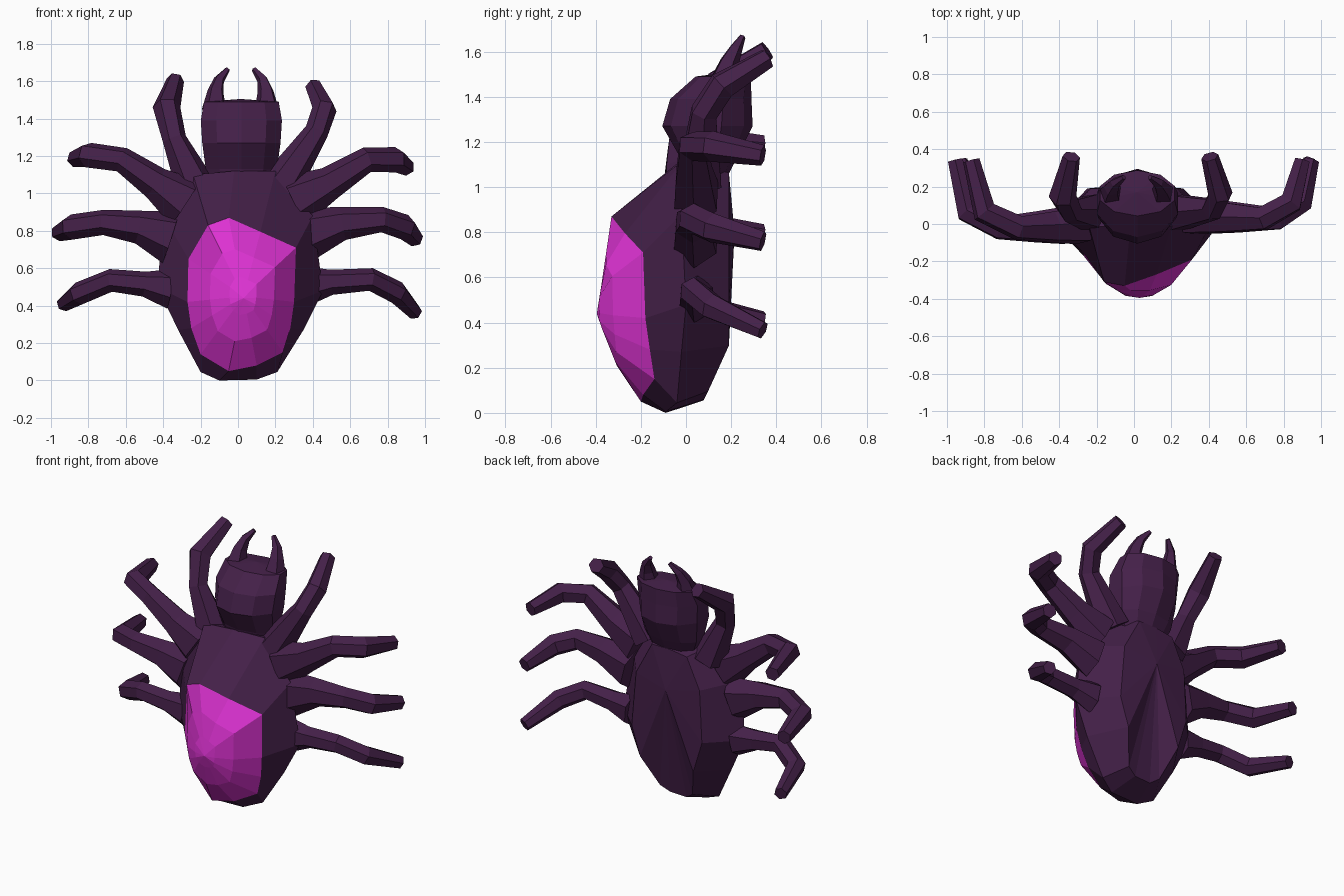
import bpy, bmesh, math
from mathutils import Vector

if "Cube" in bpy.data.objects:
    bpy.data.objects.remove(bpy.data.objects["Cube"])


def material(name, rgb):
    m = bpy.data.materials.new(name)
    m.diffuse_color = (*rgb, 1)
    m.use_nodes = True
    m.node_tree.nodes["Principled BSDF"].inputs["Base Color"].default_value = m.diffuse_color
    return m


DARK = material("dark purple", (0.058, 0.0145, 0.066))
PINK = material("magenta", (0.78, 0.035, 0.70))


def loft(name, rings, start=None, end=None, pink_bands=0):
    """Skin a list of rings; ends become a fan to a point, or a flat cap.
    The first pink_bands bands (and the start fan) are magenta."""
    bm = bmesh.new()
    loops = [[bm.verts.new(p) for p in r] for r in rings]
    n = len(loops[0])

    def fan(loop, tip, mat):
        if tip is None:
            bm.faces.new(loop)
            return
        c = bm.verts.new(tip)
        for i in range(n):
            bm.faces.new((loop[i], loop[(i + 1) % n], c)).material_index = mat

    for k in range(len(loops) - 1):
        a, b = loops[k], loops[k + 1]
        for i in range(n):
            j = (i + 1) % n
            f = bm.faces.new((a[i], a[j], b[j], b[i]))
            f.material_index = 1 if k < pink_bands else 0
    fan(loops[0], start, 1 if pink_bands else 0)
    fan(loops[-1], end, 0)
    bmesh.ops.recalc_face_normals(bm, faces=bm.faces)
    me = bpy.data.meshes.new(name)
    bm.to_mesh(me)
    bm.free()
    me.materials.append(DARK)
    if pink_bands:
        me.materials.append(PINK)
    ob = bpy.data.objects.new(name, me)
    bpy.context.collection.objects.link(ob)
    return ob


def limb(name, path, sides=6, squash=1):
    """Sweep a polygon along (x, y, z, radius) points; squash flattens the root."""
    pts = [Vector(p[:3]) for p in path]
    ref = Vector((0.1, -1, 0.1))
    rings = []
    for i, p in enumerate(pts):
        d_in = (p - pts[i - 1]).normalized() if i else Vector()
        d_out = (pts[i + 1] - p).normalized() if i < len(pts) - 1 else Vector()
        t = (d_in + d_out).normalized()
        ref = (ref - t * ref.dot(t)).normalized()
        side = t.cross(ref)
        r = path[i][3]
        flat = squash if i == 0 else 1
        rings.append([p + r * (flat * ref * math.cos(a) + side * math.sin(a))
                      for a in (2 * math.pi * (k + .5) / sides for k in range(sides))])
    return loft(name, rings)


# Abdomen: loops stacked from front to back, points clockwise from the top (x, y, z)
patch_edge = [(-.05, -.33, .87), (.12, -.27, .795), (.31, -.19, .71), (.30, -.18, .42),
              (.28, -.16, .28), (.24, -.14, .15), (.10, -.19, .08), (-.05, -.20, .05),
              (-.20, -.14, .14), (-.25, -.155, .28), (-.27, -.17, .42),
              (-.265, -.16, .65), (-.16, -.31, .83)]
outline = [(-.02, -.02, 1.12), (.20, -.01, 1.12), (.40, -.02, .88), (.455, 0, .48),
           (.35, -.02, .27), (.21, -.04, .045), (.10, -.09, .005), (-.10, -.09, .0),
           (-.20, -.06, .045), (-.32, -.02, .27), (-.43, 0, .50),
           (-.40, -.02, .88), (-.24, -.01, 1.10)]


def dome_ring(size, push):
    ring = []
    for x, y, z in patch_edge:
        zz = .45 + (z - .45) * size
        limit = -.395 + (.4 * (.43 - zz) if zz < .43 else .148 * (zz - .43))
        ring.append((.03 + (x - .03) * size, max(limit, y + push * (-.40 - y)), zz))
    return ring


back = []
for x, y, z in outline:
    zz = .55 + (z - .55) * .9
    back.append((x * .58, min(.19, .05 + .5 * zz), zz))
loft("abdomen", [dome_ring(.25, .93), dome_ring(.6, .65), patch_edge, outline, back],
     start=(.03, -.395, .44), end=(0, .215, .80), pink_bands=2)

# Head: stacked ten-sided rings (z, centre y, x radius, y radius)
head = []
for z, cy, rx, ry in [(1.04, .09, .16, .09), (1.13, .10, .20, .125), (1.27, .095, .22, .20),
                      (1.39, .11, .228, .18), (1.49, .165, .21, .122)]:
    head.append([(.018 + rx * math.cos(a), cy + ry * math.sin(a), z)
                 for a in (math.pi * (k + .5) / 5 for k in range(10))])
loft("head", head, end=(.015, .17, 1.505))

# Fangs: mirrored pair
for s, side in ((-1, "left"), (1, "right")):
    limb("fang_" + side, [(.015 + s * .14, .16, 1.45, .07), (.015 + s * .133, .19, 1.55, .045),
                          (.015 + s * .115, .22, 1.61, .03), (.015 + s * .07, .25, 1.665, .014)], 5)

# Legs: (x, z) of base, knee, bend and tip as seen from the front
side_legs = {
    "upper_left_leg": [(-.28, .95), (-.44, 1.055), (-.62, 1.18), (-.80, 1.205), (-.87, 1.185)],
    "middle_left_leg": [(-.36, .765), (-.53, .82), (-.72, .845), (-.89, .82), (-.955, .79)],
    "lower_left_leg": [(-.36, .49), (-.50, .515), (-.68, .535), (-.85, .465), (-.93, .41)],
    "upper_right_leg": [(.30, .96), (.49, 1.055), (.69, 1.18), (.84, 1.18), (.90, 1.14)],
    "middle_right_leg": [(.36, .78), (.56, .84), (.77, .86), (.89, .82), (.945, .76)],
    "lower_right_leg": [(.36, .505), (.50, .525), (.71, .54), (.85, .47), (.945, .365)],
}
radii = (.145, .09, .068, .068, .046)
for name, pts in side_legs.items():
    shift = -.035 if "left" in name else .015
    depth = (.03, .02, .015, .10, .34 - shift)
    thin = .75 if "lower" in name else 1
    limb(name, [(x, d + shift, z, r * (thin if i < 2 else .9 if thin < 1 else 1))
                for i, ((x, z), d, r) in enumerate(zip(pts, depth, radii))], squash=.75)

# Front legs reaching up beside the head
limb("front_left_leg", [(-.22, .06, 1.02, .11), (-.34, .07, 1.29, .064),
                        (-.382, .15, 1.46, .074), (-.335, .36, 1.605, .047)])
limb("front_right_leg", [(.22, .06, 1.03, .11), (.42, .08, 1.33, .064),
                         (.462, .16, 1.45, .066), (.405, .36, 1.57, .047)])
